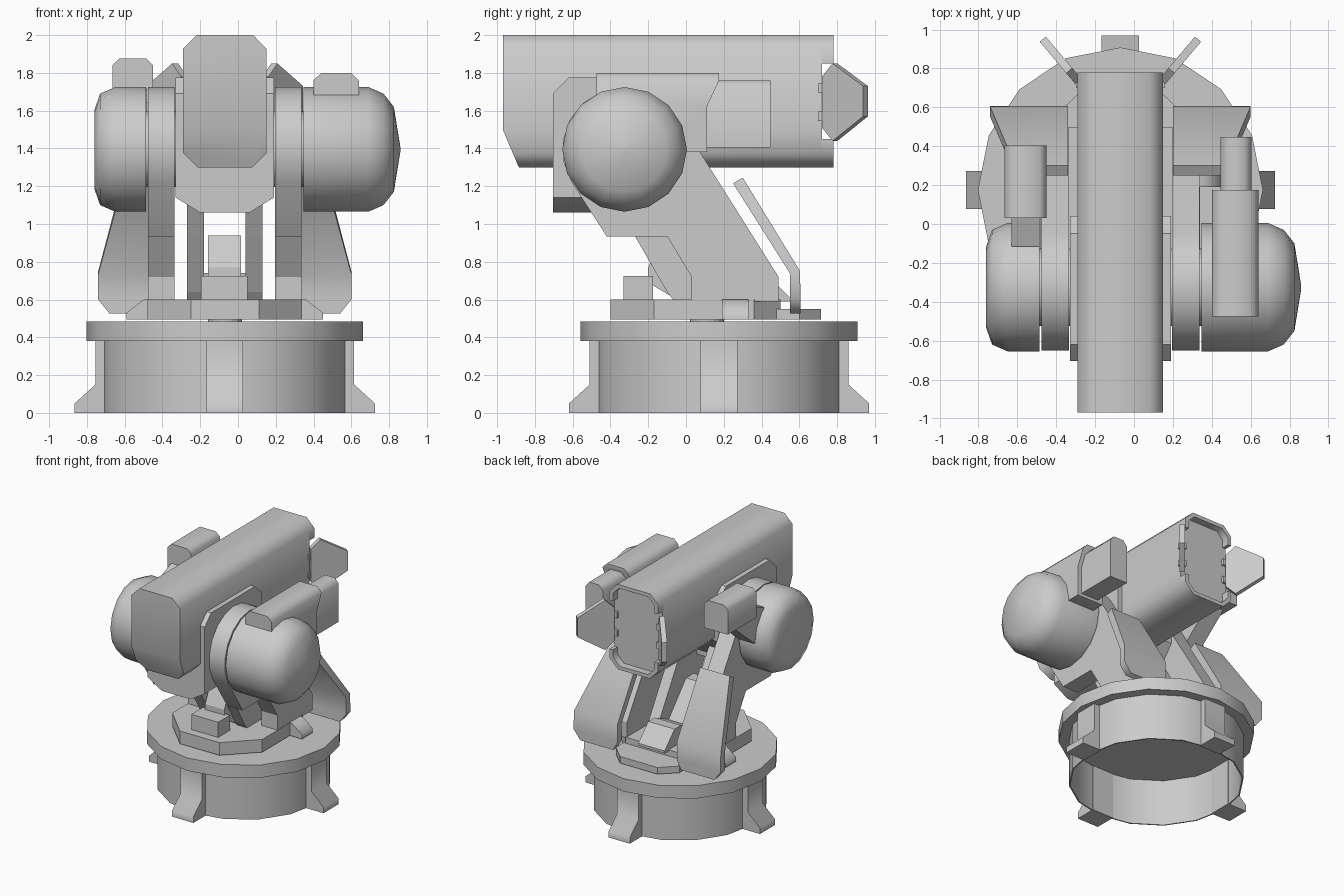
import bpy, bmesh, math

if "Cube" in bpy.data.objects:
    bpy.data.objects.remove(bpy.data.objects["Cube"])

CX, CY = -0.07, 0.175          # turntable axis
HY, HZ = -0.325, 1.395         # shoulder pivot (y, z)


def make(name, verts, faces, smooth=None):
    me = bpy.data.meshes.new(name)
    bm = bmesh.new()
    vs = [bm.verts.new(v) for v in verts]
    for f in faces:
        bm.faces.new([vs[i] for i in f])
    bmesh.ops.recalc_face_normals(bm, faces=bm.faces)
    bm.to_mesh(me)
    bm.free()
    ob = bpy.data.objects.new(name, me)
    bpy.context.collection.objects.link(ob)
    if smooth:
        bpy.ops.object.select_all(action='DESELECT')
        ob.select_set(True)
        bpy.context.view_layer.objects.active = ob
        bpy.ops.object.shade_smooth_by_angle(angle=math.radians(smooth))
    return ob


def loft(name, rings, smooth=None):
    """Skin a list of equal-length rings and cap both ends."""
    n = len(rings[0])
    verts = [v for r in rings for v in r]
    faces = [(k*n + i, k*n + (i+1) % n, (k+1)*n + (i+1) % n, (k+1)*n + i)
             for k in range(len(rings) - 1) for i in range(n)]
    faces += [tuple(range(n)), tuple(range(len(verts) - n, len(verts)))]
    return make(name, verts, faces, smooth)


def prism(name, axis, pts, a, b, smooth=None):
    """Extrude a 2D profile along x (y,z), y (x,z) or z (x,y)."""
    put = {'x': lambda p, t: (t, p[0], p[1]),
           'y': lambda p, t: (p[0], t, p[1]),
           'z': lambda p, t: (p[0], p[1], t)}[axis]
    return loft(name, [[put(p, t) for p in pts] for t in (a, b)], smooth)


def box(name, x, y, z):
    return prism(name, 'z', [(x[0], y[0]), (x[1], y[0]), (x[1], y[1]), (x[0], y[1])], *z)


def circle(cx, cy, r, n=16):
    return [(cx + r*math.cos(2*math.pi*i/n), cy + r*math.sin(2*math.pi*i/n)) for i in range(n)]


def lathe_x(name, prof, n=16):
    """Round body about the shoulder axis from (x, radius) pairs."""
    return loft(name, [[(x, y, z) for y, z in circle(HY, HZ, r, n)] for x, r in prof], 50)


def mirrored(ob, name):
    me = ob.data.copy()
    for v in me.vertices:
        v.co.x = 2*CX - v.co.x
    me.flip_normals()
    new = bpy.data.objects.new(name, me)
    bpy.context.collection.objects.link(new)
    return new


# base: hollow drum, round plate and four feet
outer, inner = circle(CX, CY, 0.655), circle(CX, CY, 0.645)
rv = [(x, y, z) for pts, z in ((outer, 0), (outer, .39), (inner, .39), (inner, 0)) for x, y in pts]
make("base_drum", rv, [(k*16 + i, k*16 + (i+1) % 16, ((k+1) % 4)*16 + (i+1) % 16, ((k+1) % 4)*16 + i)
                       for k in range(4) for i in range(16)], 30)
prism("base_plate", 'z', circle(CX, CY, 0.733), 0.38, 0.485, 30)
foot = [(.62, 0), (.795, 0), (.795, .05), (.685, .15), (.685, .39), (.62, .39)]
for k in range(4):
    c, s = round(math.cos(k*math.pi/2)), round(math.sin(k*math.pi/2))
    loft("base_foot", [[(CX + c*r - s*w, CY + s*r + c*w, z) for r, z in foot] for w in (-.097, .097)], 60)

# turntable with rear ledge, side stubs and neck
prism("turntable_neck", 'z', circle(CX, .11, .09), .48, .51)
half = [(.18, -.40), (.41, -.17), (.41, .36), (.27, .5)]
prism("turntable", 'z', [(CX + x, y) for x, y in half] + [(CX - x, y) for x, y in half[::-1]], .495, .6)
prism("rear_ledge", 'z', [(-.36, .4), (.22, .4), (.22, .6), (.1, .715), (-.24, .715), (-.36, .6)], .495, .55)
stub = prism("side_stub", 'y', [(.3, .495), (.45, .495), (.45, .53), (.36, .6), (.3, .6)], .19, .33, 60)
mirrored(stub, "side_stub_left")

# parts on the turntable between the arms
box("front_block", (-.195, .05), (-.33, -.175), (.59, .725))
prism("center_strut", 'x', [(-.2, .69), (-.2, .77), (-.12, .94), (-.02, .94), (.28, .6), (-.05, .6)], -.16, .015)
prism("rear_wedge", 'x', [(.2, .59), (.55, .59), (.55, .61), (.42, .74), (.34, .74), (.2, .68)], -.19, .05)

# arms: outer plate with round head, inner rib, sloped rear guard
arc = [(HY + .33*math.cos(math.radians(a)), HZ + .33*math.sin(math.radians(a)))
       for a in range(32, 213, 20)]
arm = prism("arm", 'x', [(.03, .59), (.49, .59), (.49, .72)] + arc +
            [(-.42, .935), (-.1, .935), (.03, .72)], .195, .337, 30)
rib = prism("arm_rib", 'x', [(-.27, .935), (-.1, .64), (-.06, .59), (.3, .59), (.3, .68),
                             (-.06, 1.28), (-.46, 1.28)], .04, .13)
rows = [(.275, 1.23, .2, .47), (.578, .743, .2, .6), (.578, .6, .2, .6), (.578, .525, .24, .54)]
nrm = [(.026, .015), (.026, .007), (.028, 0), (.028, 0)]
guard = loft("rear_guard", [[(xi, y-a, z-b), (xo, y-a, z-b), (xo, y+a, z+b), (xi, y+a, z+b)]
                            for (y, z, xi, xo), (a, b) in zip(rows, nrm)], 60)
for ob in (arm, rib, guard):
    mirrored(ob, ob.name + "_left")

# shoulder axle and the two side drums
lathe_x("shoulder_axle", [(-.49, .2), (.35, .2)])
lathe_x("right_drum", [(.346, .33), (.69, .33), (.77, .295), (.825, .225), (.86, .01)])
lathe_x("left_drum", [(-.486, .33), (-.65, .33), (-.73, .295), (-.76, .21)])

# cradle holding the main beam
prism("cradle", 'x', [(-.705, 1.14), (-.705, 1.69), (-.62, 1.775), (-.05, 1.775), (.04, 1.69),
                      (.04, 1.35), (-.13, 1.14)], -.33, .19)
prism("cradle_bottom", 'y', [(-.33, 1.14), (-.2, 1.06), (.06, 1.06), (.19, 1.14)], -.705, -.2, 50)

# main beam: chamfered octagon section with slanted lower nose
slant = lambda z: -.97 + max(0, 1.5 - z)*.425
sec = [(-.29, 1.5), (-.29, 1.375), (-.215, 1.3), (.075, 1.3), (.15, 1.375), (.15, 1.5),
       (.15, 1.93), (.08, 2.0), (-.22, 2.0), (-.29, 1.93)]
n = len(sec)
bv = [(x, slant(z), z) for x, z in sec] + [(x, .72, z) for x, z in sec]
make("main_beam", bv, [(i, (i+1) % n, n + (i+1) % n, n + i) for i in range(n)] +
     [(0, 1, 2, 3, 4, 5), (0, 5, 6, 7, 8, 9), tuple(range(n, 2*n))], 60)

# rear rim halves around the recessed end panel, side notches left open
t = .03
prism("rear_rim_top", 'y', [(-.29, 1.85), (-.29, 1.93), (-.22, 2), (.08, 2), (.15, 1.93), (.15, 1.85),
      (.15-t, 1.85), (.15-t, 1.915), (.065, 2-t), (-.205, 2-t), (-.29+t, 1.915), (-.29+t, 1.85)], .71, .78, 60)
prism("rear_rim_bottom", 'y', [(-.29, 1.45), (-.29, 1.375), (-.215, 1.3), (.075, 1.3), (.15, 1.375), (.15, 1.45),
      (.15-t, 1.45), (.15-t, 1.39), (.06, 1.3+t), (-.2, 1.3+t), (-.29+t, 1.39), (-.29+t, 1.45)], .71, .78, 60)

# diagonal rear fins with hinge tabs
fin_pts = [(0, 1.51), (.06, 1.44), (.23, 1.57), (.23, 1.73), (.06, 1.85), (0, 1.78)]
fin = loft("rear_fin", [[(.145 + .80*d + w, .732 + .95*d - w*.8, z) for d, z in fin_pts]
                        for w in (-.016, .016)])
mirrored(fin, "rear_fin_left")
for z in (1.57, 1.72):
    tab = box("fin_hinge", (.11, .158), (.70, .74), (z - .025, z + .025))
    mirrored(tab, "fin_hinge_left")

# right side pod: chamfered housing and rear box
side = [(-.475, 1.6), (-.475, 1.8), (.175, 1.8), (.175, 1.77), (.11, 1.62), (.11, 1.38), (-.1, 1.38)]
low = [(y, min(z, 1.76)) for y, z in side]
loft("right_pod", [[(x, y, z) for y, z in p] for x, p in
                   ((.40, low), (.44, side), (.60, side), (.64, low))], 50)
prism("right_pod_rear", 'y', [(.445, 1.405), (.605, 1.405), (.605, 1.72), (.57, 1.76),
                              (.48, 1.76), (.445, 1.72)], .05, .447, 60)

# left side pod: rear box on a tapered neck
prism("left_pod", 'y', [(-.665, 1.64), (-.45, 1.64), (-.45, 1.84), (-.485, 1.875),
                        (-.63, 1.875), (-.665, 1.84)], .03, .405, 60)
prism("left_pod_neck", 'x', [(-.115, 1.5), (-.115, 1.66), (.04, 1.72), (.3, 1.65), (.0, 1.4)], -.63, -.485)
